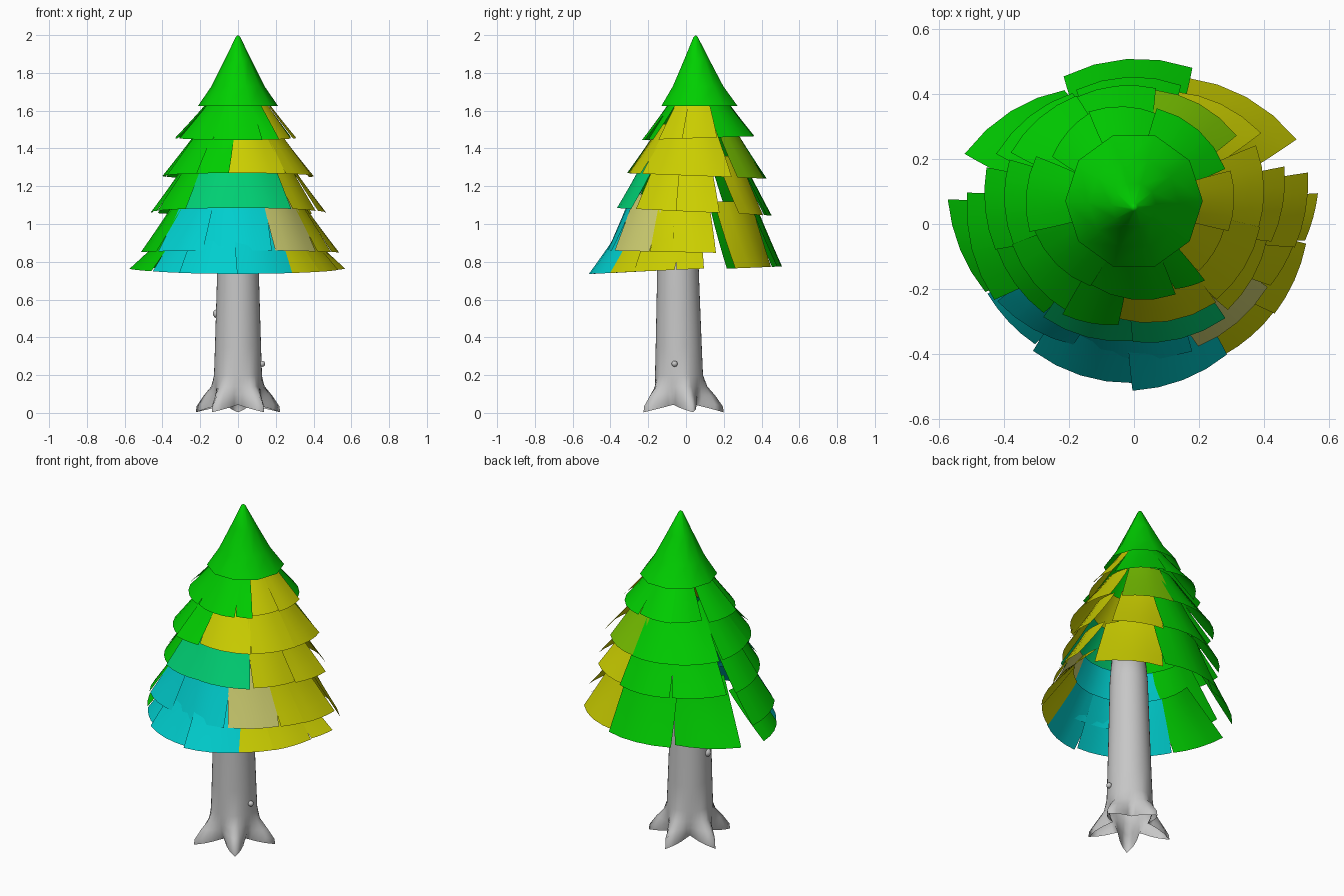
import bpy, bmesh
from math import sin, cos, radians, pi

if "Cube" in bpy.data.objects:
    bpy.data.objects.remove(bpy.data.objects["Cube"])


def material(name, colour):
    m = bpy.data.materials.new(name)
    m.use_nodes = True
    m.diffuse_color = (*colour, 1)
    m.node_tree.nodes["Principled BSDF"].inputs["Base Color"].default_value = (*colour, 1)
    return m


MATS = {
    "green": material("leaf green", (0, 0.62, 0)),
    "yellow": material("leaf yellow", (0.6, 0.62, 0)),
    "cyan": material("leaf cyan", (0, 0.62, 0.62)),
    "teal": material("leaf teal", (0, 0.62, 0.17)),
    "khaki": material("leaf khaki", (0.6, 0.6, 0.16)),
    "lime": material("leaf lime", (0.18, 0.52, 0)),
    "bark": material("bark grey", (0.57, 0.57, 0.57)),
}


def sheet(name, mat, rows, closed=False):
    """Skin a grid of points, row by row."""
    bm = bmesh.new()
    grid = [[bm.verts.new(p) for p in row] for row in rows]
    for low, high in zip(grid, grid[1:]):
        n = len(low)
        for i in range(n if closed else n - 1):
            j = (i + 1) % n
            bm.faces.new((low[i], low[j], high[j], high[i]))
    bmesh.ops.remove_doubles(bm, verts=bm.verts, dist=0.0005)
    me = bpy.data.meshes.new(name)
    bm.to_mesh(me)
    bm.free()
    ob = bpy.data.objects.new(name, me)
    bpy.context.collection.objects.link(ob)
    me.materials.append(MATS[mat])
    for f in me.polygons:
        f.use_smooth = True


def tier(name, cy, top, z1, tilt, shingles):
    """Ring of hanging shingles: each (start angle, rim radius, end angle, rim radius, colour)."""
    r0, z0 = top
    for k, (a0, ra, a1, rb, colour) in enumerate(shingles):
        rows = []
        for v in range(5, -1, -1):
            t = v / 5
            spread = 0.5 + 3 * (1 - t)  # wider at the hidden top, so neighbours overlap
            row = []
            for i in range(5):
                u = i / 4
                a = radians(a0 - spread + (a1 - a0 + 2 * spread) * u)
                rim = ra + (rb - ra) * u
                r = r0 + (rim - r0) * t ** 1.06 + 0.004 * (k % 2)
                z = z0 + (z1 + tilt * sin(a) - z0) * t
                row.append((r * cos(a), cy + r * sin(a), z))
            rows.append(row)
        sheet(f"{name}_shingle_{k + 1}", colour, rows)


# Pointed cap
cap = []
for r, z in ((0.212, 1.625), (0.14, 1.73), (0.07, 1.87), (0.012, 1.99), (0, 2.0)):
    cy = 0.05 + 0.1 * r
    cap.append([(r * cos(i * pi / 5), cy + r * sin(i * pi / 5), z) for i in range(10)])
sheet("cap", "green", cap, closed=True)

# Leaf tiers, from the top down
tier("upper_tier", 0.065, (0.13, 1.68), 1.455, 0.01, [
    (-117, 0.285, -66, 0.31, "green"), (-64, 0.29, -48, 0.32, "green"),
    (-46, 0.29, -16, 0.29, "yellow"), (-16, 0.3, 18, 0.31, "yellow"),
    (21, 0.3, 76, 0.3, "green"), (76, 0.28, 116, 0.31, "green"),
    (116, 0.31, 150, 0.29, "green"), (155, 0.33, 195, 0.33, "green"),
    (195, 0.32, 242, 0.29, "green")])
tier("second_tier", 0.055, (0.19, 1.53), 1.255, -0.015, [
    (-98, 0.35, -50, 0.39, "yellow"), (-48, 0.38, -10, 0.39, "yellow"),
    (-10, 0.39, 26, 0.42, "yellow"), (35, 0.38, 80, 0.36, "lime"),
    (80, 0.37, 117, 0.38, "green"), (118, 0.38, 156, 0.41, "green"),
    (160, 0.41, 198, 0.39, "green"), (198, 0.39, 237, 0.38, "green"),
    (237, 0.4, 262, 0.37, "green")])
tier("middle_tier", 0.04, (0.25, 1.36), 1.065, -0.02, [
    (-130, 0.43, -91, 0.4, "teal"), (-90, 0.4, -50, 0.43, "teal"),
    (-46, 0.42, -12, 0.42, "yellow"), (-12, 0.43, 16, 0.48, "yellow"),
    (32, 0.46, 70, 0.39, "yellow"), (70, 0.41, 115, 0.41, "green"),
    (118, 0.41, 157, 0.46, "green"), (164, 0.47, 195, 0.44, "green"),
    (195, 0.44, 228, 0.42, "green")])
tier("fourth_tier", 0.02, (0.31, 1.16), 0.85, -0.01, [
    (-116, 0.42, -67, 0.45, "cyan"), (-63, 0.44, -28, 0.46, "khaki"),
    (-26, 0.47, -10, 0.5, "yellow"), (-10, 0.5, 14, 0.55, "yellow"),
    (172, 0.52, 210, 0.5, "green"), (212, 0.49, 244, 0.43, "cyan")])
tier("bottom_front", 0.0, (0.33, 1.0), 0.76, 0.024, [
    (-128, 0.5, -91, 0.49, "cyan"), (-90, 0.51, -55, 0.49, "cyan"),
    (-55, 0.49, -32, 0.51, "yellow"), (-32, 0.51, -7, 0.53, "yellow"),
    (-5, 0.53, 9, 0.575, "yellow"), (173, 0.575, 204, 0.5, "green"),
    (206, 0.5, 230, 0.48, "cyan")])
tier("bottom_back", 0.0, (0.36, 1.12), 0.757, 0.018, [
    (28, 0.565, 69, 0.48, "yellow"), (70, 0.51, 115, 0.5, "green"),
    (118, 0.465, 157, 0.565, "green")])

# Trunk with five pointed roots: (radius, root reach, z, arch between roots)
SIDES = 40
trunk = []
for r, reach, z, arch in ((0.1, 0.135, 0.003, 0.04), (0.112, 0.118, 0.035, 0.03),
                          (0.122, 0.07, 0.09, 0.01), (0.127, 0.022, 0.14, 0),
                          (0.127, 0, 0.2, 0), (0.122, 0, 0.35, 0), (0.113, 0, 0.65, 0),
                          (0.105, 0, 0.95, 0), (0.09, 0, 1.15, 0), (0, 0, 1.16, 0)):
    row = []
    for i in range(SIDES):
        a = pi / 2 + i * 2 * pi / SIDES
        valley = 2 * abs((i * 5 / SIDES + 0.5) % 1 - 0.5)
        lobe = (1 - valley) ** 1.4
        d = r + reach * lobe
        row.append((d * cos(a), d * sin(a) - 0.035 - 0.01 * z, z + arch * (1 - lobe)))
    trunk.append(row)
sheet("trunk", "bark", trunk, closed=True)

# Small bark knots
for name, place, size in (("left_knot", (0.128, -0.06, 0.26), 0.016),
                          ("right_knot", (-0.109, -0.045, 0.525), 0.024)):
    bpy.ops.mesh.primitive_uv_sphere_add(segments=12, ring_count=8, radius=size, location=place)
    knot = bpy.context.object
    knot.name = name
    knot.data.materials.append(MATS["bark"])
    bpy.ops.object.shade_smooth_by_angle()
